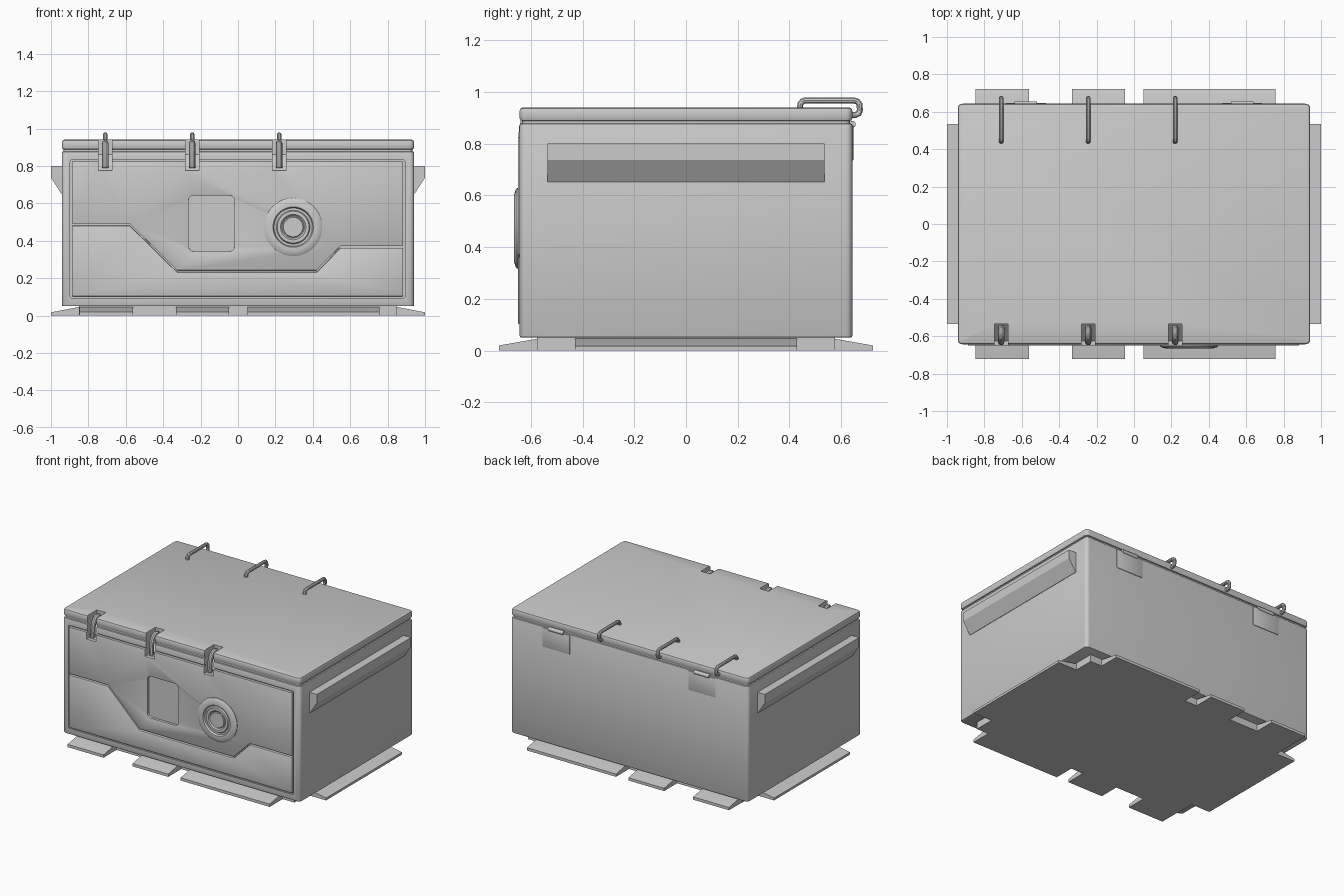
import bpy, bmesh, math
from mathutils import Vector

if "Cube" in bpy.data.objects:
    bpy.data.objects.remove(bpy.data.objects["Cube"])


def make(name, bm):
    bmesh.ops.recalc_face_normals(bm, faces=bm.faces)
    me = bpy.data.meshes.new(name)
    bm.to_mesh(me)
    bm.free()
    ob = bpy.data.objects.new(name, me)
    bpy.context.collection.objects.link(ob)
    return ob


def add_prism(bm, pts, axis, a, b):
    # pts are (y,z), (x,z) or (x,y) for axis 0, 1, 2
    def place(p, t):
        c = list(p)
        c.insert(axis, t)
        return bm.verts.new(c)
    lo, hi = [place(p, a) for p in pts], [place(p, b) for p in pts]
    bm.faces.new(lo)
    bm.faces.new(hi)
    n = len(pts)
    for i in range(n):
        j = (i + 1) % n
        bm.faces.new((lo[i], lo[j], hi[j], hi[i]))


def prism(name, pts, axis, a, b, bevel_w=0, seg=2):
    bm = bmesh.new()
    add_prism(bm, pts, axis, a, b)
    ob = make(name, bm)
    if bevel_w:
        bevel(ob, bevel_w, seg)
    return ob


def bevel(ob, w, seg=2):
    m = ob.modifiers.new("bevel", 'BEVEL')
    m.width, m.segments, m.limit_method = w, seg, 'ANGLE'


def cut(ob, cutter):
    m = ob.modifiers.new("cut", 'BOOLEAN')
    m.object, m.operation, m.solver = cutter, 'DIFFERENCE', 'EXACT'


def rect(x0, x1, y0, y1, r=0, seg=6):
    if not r:
        return [(x0, y0), (x1, y0), (x1, y1), (x0, y1)]
    pts = []
    for k, (cx, cy) in enumerate([(x1 - r, y1 - r), (x0 + r, y1 - r), (x0 + r, y0 + r), (x1 - r, y0 + r)]):
        for i in range(seg + 1):
            a = math.pi / 2 * (k + i / seg)
            pts.append((cx + r * math.cos(a), cy + r * math.sin(a)))
    return pts


def tube(name, x, path, r):
    # rounded rod following a (y, z) path
    cu = bpy.data.curves.new(name, 'CURVE')
    cu.dimensions, cu.bevel_depth, cu.bevel_resolution, cu.use_fill_caps = '3D', r, 3, True
    sp = cu.splines.new('POLY')
    sp.points.add(len(path) - 1)
    for p, (y, z) in zip(sp.points, path):
        p.co = (x, y, z, 1)
    ob = bpy.data.objects.new(name, cu)
    bpy.context.collection.objects.link(ob)


HOOK_X = (-0.71, -0.245, 0.22)

# cutters: latch notches, front recess, window
bm = bmesh.new()
for x in HOOK_X:
    add_prism(bm, [(-0.72, 0.775), (-0.625, 0.775), (-0.535, 0.86), (-0.535, 1.0), (-0.72, 1.0)],
              0, x - 0.036, x + 0.036)
notch = make("notch_cutter", bm)
recess = prism("recess_cutter", rect(-0.897, 0.892, 0.092, 0.833, 0.01, 3), 1, -0.8, -0.632)
window = prism("window_cutter", rect(-0.265, -0.018, 0.343, 0.642, 0.03), 1, -0.8, -0.6)
cutters = [notch, recess, window]

# case body, neck and lid
body = prism("case_body", rect(-0.942, 0.942, -0.643, 0.643, 0.025), 2, 0.05, 0.878, 0.008)
cut(body, recess)
cut(body, notch)
neck = prism("lid_seal", rect(-0.932, 0.932, -0.633, 0.633, 0.02), 2, 0.86, 0.9)
cut(neck, notch)
lid = prism("lid", rect(-0.942, 0.942, -0.643, 0.643, 0.025), 2, 0.887, 0.94, 0.012)
cut(lid, notch)

# two front panels split by a stepped groove
step = [(-0.888, 0.487), (-0.578, 0.487), (-0.325, 0.238), (0.42, 0.238), (0.548, 0.368), (0.883, 0.368)]
upper = prism("upper_front_panel", [(x, z + 0.004) for x, z in step] + [(0.883, 0.824), (-0.888, 0.824)],
              1, -0.65, -0.625)
lower = prism("lower_front_panel", [(x, z - 0.006) for x, z in step] + [(0.883, 0.102), (-0.888, 0.102)],
              1, -0.65, -0.625)
cut(upper, window)
cut(upper, notch)
for p in (upper, lower):
    bevel(p, 0.006)

# round dial, lathed about the y axis
prof = [(0.155, -0.01), (0.155, 0.005), (0.148, 0.01), (0.128, 0.016), (0.108, 0.016), (0.102, 0.002),
        (0.09, 0.002), (0.085, 0.011), (0.068, 0.011), (0.06, 0.003), (0.055, 0.003), (0.052, 0.008), (0, 0.008)]
bm = bmesh.new()
vs = [bm.verts.new((r, -d - 0.649, 0)) for r, d in prof]
es = [bm.edges.new(p) for p in zip(vs, vs[1:])]
bmesh.ops.spin(bm, geom=vs + es, cent=(0, 0, 0), axis=(0, 1, 0), angle=2 * math.pi, steps=48, use_duplicate=False)
bmesh.ops.remove_doubles(bm, verts=bm.verts, dist=1e-4)
bmesh.ops.translate(bm, verts=bm.verts, vec=Vector((0.295, 0, 0.473)))
make("dial", bm)

# front latches and rear loops
for i, x in enumerate(HOOK_X):
    tube(f"front_latch_{i}", x, [(-0.555, 0.83), (-0.555, 0.9), (-0.565, 0.917), (-0.585, 0.922), (-0.605, 0.915),
                                 (-0.622, 0.89), (-0.63, 0.86), (-0.632, 0.79)], 0.017)
    tube(f"rear_loop_{i}", x, [(0.44, 0.93), (0.442, 0.953), (0.449, 0.963), (0.46, 0.967), (0.65, 0.967),
                               (0.663, 0.963), (0.671, 0.952), (0.672, 0.93), (0.668, 0.917), (0.655, 0.911),
                               (0.63, 0.909)], 0.0125)

# rear hinges
for side, s in (("left", -1), ("right", 1)):
    x = 0.578 * s
    prism(f"hinge_plate_{side}", rect(x - 0.108, x + 0.108, 0.735, 0.872), 1, 0.63, 0.647, 0.003)
    prism(f"hinge_knuckle_{side}", rect(0.63, 0.656, 0.862, 0.888, 0.012, 4), 0, x - 0.06, x + 0.06)

# side grips
for side, s in (("left", -1), ("right", 1)):
    prism(f"side_grip_{side}", [(s * px, z) for px, z in
          [(0.93, 0.80), (1.0, 0.80), (1.0, 0.737), (0.945, 0.652), (0.93, 0.652)]], 1, -0.535, 0.535)

# base slab and sloping feet
prism("base_slab", rect(-0.85, 0.85, -0.575, 0.575), 2, 0, 0.055)
for side, s in (("left", -1), ("right", 1)):
    prism(f"side_foot_{side}", [(s * px, z) for px, z in
          [(0.8, 0), (1.0, 0), (1.0, 0.017), (0.85, 0.046), (0.8, 0.046)]], 1, -0.43, 0.43)
for side, s in (("front", -1), ("back", 1)):
    for i, (a, b) in enumerate([(-0.847, -0.562), (-0.332, -0.048), (0.05, 0.757)]):
        prism(f"{side}_foot_{i}", [(s * py, z) for py, z in
              [(0.52, 0), (0.722, 0), (0.722, 0.02), (0.575, 0.046), (0.52, 0.046)]], 0, a, b)

# bake modifiers, shade, remove the cutters
bpy.ops.object.select_all(action='DESELECT')
parts = [o for o in bpy.context.scene.objects if o not in cutters]
for o in parts:
    o.select_set(True)
bpy.context.view_layer.objects.active = body
bpy.ops.object.convert(target='MESH')
bpy.ops.object.shade_smooth_by_angle(angle=math.radians(32))
for c in cutters:
    c.hide_render = True
    bpy.data.objects.remove(c)
